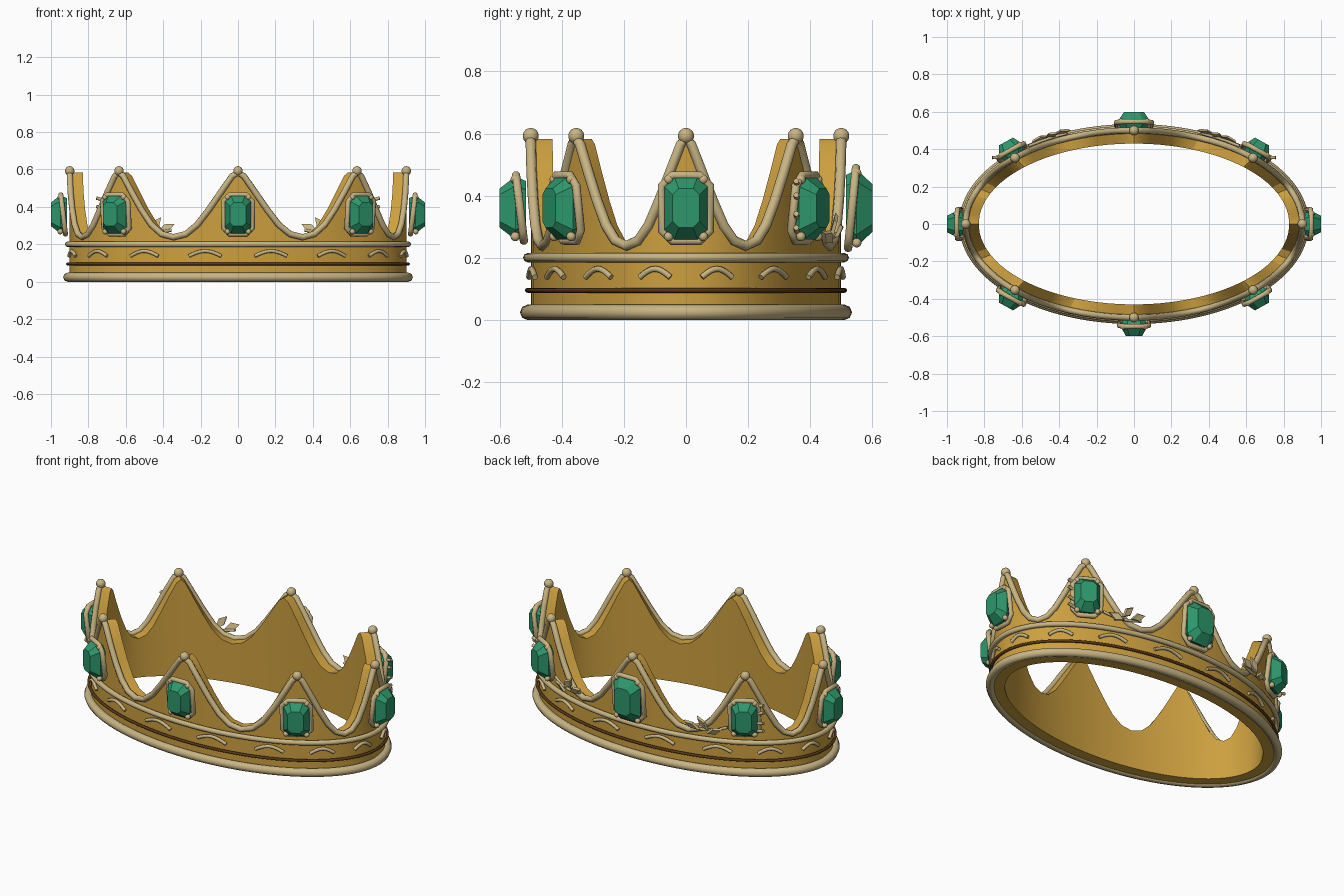
import bpy, bmesh
from math import sin, cos, radians, pi
from mathutils import Matrix, Vector

cube = bpy.data.objects.get("Cube")
if cube:
    bpy.data.objects.remove(cube, do_unlink=True)

A, B, WALL = 0.90, 0.50, 0.07      # outer half axes and wall thickness
GEM_Z = 0.36


def material(name, rgb, rough=0.4):
    m = bpy.data.materials.new(name)
    m.use_nodes = True
    m.diffuse_color = (*rgb, 1)
    bsdf = m.node_tree.nodes["Principled BSDF"]
    bsdf.inputs["Base Color"].default_value = (*rgb, 1)
    bsdf.inputs["Roughness"].default_value = rough
    return m


GOLD = material("gold", (0.61, 0.35, 0.05))
PALE = material("pale gold", (0.58, 0.46, 0.23))
BROWN = material("dark bronze", (0.10, 0.04, 0.008))
GREEN = material("emerald green", (0.026, 0.31, 0.15), 0.2)


# Ellipse helpers: angle 0 is the front centre, 90 is the left side
def normal(deg):
    t = radians(deg)
    return Vector((B * sin(t), -A * cos(t), 0)).normalized()


def on_band(deg, z, off=0.0):
    t = radians(deg)
    return Vector((A * sin(t), -B * cos(t), z)) + normal(deg) * off


def mount(deg, z):
    """Local frame: x along the band, y up, z outward."""
    n = normal(deg)
    m = Matrix((Vector((-n.y, n.x, 0)), Vector((0, 0, 1)), n)).transposed().to_4x4()
    m.translation = on_band(deg, z)
    return m


def add_mesh(name, bm, mat, smooth=None):
    bmesh.ops.recalc_face_normals(bm, faces=bm.faces[:])
    me = bpy.data.meshes.new(name)
    bm.to_mesh(me)
    bm.free()
    ob = bpy.data.objects.new(name, me)
    bpy.context.collection.objects.link(ob)
    me.materials.append(mat)
    if smooth:
        shade(ob, smooth)
    return ob


def shade(ob, angle):
    bpy.ops.object.select_all(action='DESELECT')
    ob.select_set(True)
    bpy.context.view_layer.objects.active = ob
    bpy.ops.object.shade_smooth_by_angle(angle=radians(angle))


def tube(name, paths, radius, mat, closed=False):
    """Round wire along one or more point paths."""
    cu = bpy.data.curves.new(name, 'CURVE')
    cu.dimensions = '3D'
    cu.bevel_depth = radius
    cu.bevel_resolution = 2
    cu.use_fill_caps = True
    for pts in paths:
        sp = cu.splines.new('POLY')
        sp.points.add(len(pts) - 1)
        for p, co in zip(sp.points, pts):
            p.co = (*co, 1)
        sp.use_cyclic_u = closed
    ob = bpy.data.objects.new(name, cu)
    bpy.context.collection.objects.link(ob)
    ob.data.materials.append(mat)
    bpy.ops.object.select_all(action='DESELECT')
    ob.select_set(True)
    bpy.context.view_layer.objects.active = ob
    bpy.ops.object.convert(target='MESH')
    shade(bpy.context.object, 50)


def beads(name, centres, radius):
    bm = bmesh.new()
    for c in centres:
        bmesh.ops.create_uvsphere(bm, u_segments=14, v_segments=9, radius=radius,
                                  matrix=Matrix.Translation(c))
    add_mesh(name, bm, PALE, 60)


# Crest line: eight peaks, one every 45 degrees
CREST = [(0, .583), (2, .565), (6, .475), (10, .385), (14, .305), (18, .255), (22.5, .238)]


def crest(deg):
    d = abs((deg + 22.5) % 45 - 22.5)
    for (d0, z0), (d1, z1) in zip(CREST, CREST[1:]):
        if d <= d1:
            return z0 + (z1 - z0) * (d - d0) / (d1 - d0)
    return CREST[-1][1]


offsets = sorted({s * d for d, _ in CREST for s in (1, -1)})[:-1]
angles = [45 * k + d for k in range(8) for d in offsets]

# Band wall with pointed crest
bm = bmesh.new()
columns = []
for a in angles:
    t, top = radians(a), crest(a)
    inner = Vector(((A - WALL) * sin(t), -(B - WALL) * cos(t), 0))
    columns.append([bm.verts.new(p) for p in (
        on_band(a, 0.008), on_band(a, top),
        inner + Vector((0, 0, top)), inner + Vector((0, 0, 0.008)))])
for c, d in zip(columns, columns[1:] + columns[:1]):
    for i in range(4):
        j = (i + 1) % 4
        bm.faces.new((c[i], d[i], d[j], c[j]))
add_mesh("crown_band", bm, GOLD, 30)

# Crest trim, peak beads and rings round the band
tube("crest_trim", [[on_band(a, crest(a)) for a in angles]], 0.017, PALE, True)
beads("peak_beads", [on_band(45 * k, 0.592) for k in range(8)], 0.026)
for name, z, off, r, mat in (("base_ring", 0.024, 0.01, 0.025, PALE),
                             ("upper_ring", 0.2, 0.01, 0.015, PALE),
                             ("thin_dark_ring", 0.095, 0.011, 0.008, BROWN)):
    tube(name, [[on_band(a * 3, z, off) for a in range(120)]], r, mat, True)

# Small arched ornaments along the band
tube("band_arches", [[on_band(22.5 * k + 11.25 + 5.6 * s / 4,
                              0.137 + 0.027 * cos(s / 4 * pi / 2), 0.008)
                      for s in range(-4, 5)] for k in range(16)], 0.0095, PALE)


def octagon(w, h, cut):
    return [(sx * x, sy * y) for sx, sy, flip in ((1, 1, 0), (-1, 1, 1), (-1, -1, 0), (1, -1, 1))
            for x, y in ([(w, h - cut), (w - cut, h)][::-1 if flip else 1])]


# Step-cut gems with wire settings and claw beads
for k in range(8):
    big = 1.22 if k == 4 else 1.0
    m = mount(45 * k, GEM_Z)
    bm = bmesh.new()
    rings = []
    for scale, off in ((0.85, 0.015), (1, 0.05), (0.62, 0.1)):
        s = scale * big
        rings.append([bm.verts.new(m @ Vector((x * s, y * s, off)))
                      for x, y in octagon(0.07, 0.102, 0.032)])
    for low, high in zip(rings, rings[1:]):
        for i in range(8):
            j = (i + 1) % 8
            bm.faces.new((low[i], low[j], high[j], high[i]))
    bm.faces.new(rings[0])
    bm.faces.new(rings[-1])
    add_mesh(f"gem_{k + 1}", bm, GREEN)

    frame = [m @ Vector((x * big, y * big, 0.035 + 0.12 * y))
             for x, y in octagon(0.078, 0.106, 0.034)]
    tube(f"gem_setting_{k + 1}", [frame], 0.014, PALE, True)
    beads(f"gem_claws_{k + 1}", [m @ Vector((sx * 0.056 * big, sy * 0.092 * big, 0.05))
                                 for sx in (1, -1) for sy in (1, -1)], 0.015)

# Leaf sprays and short twigs beside the two rear side gems
for side, label in ((1, "left"), (-1, "right")):
    stem = [on_band(180 - side * a, z, 0.025)
            for a, z in ((38, 0.29), (33, 0.265), (28, 0.262), (23, 0.275))]
    tube(f"{label}_leaf_stem", [stem], 0.008, PALE)

    bm = bmesh.new()
    for a, z, turn in ((24.5, 0.285, 25), (28.5, 0.305, 50), (33, 0.265, -20)):
        m = (mount(180 - side * a, z) @ Matrix.Translation((0, 0, 0.04))
             @ Matrix.Rotation(radians(side * turn), 4, 'Z')
             @ Matrix.Rotation(radians(25), 4, 'X')
             @ Matrix.Diagonal((0.05, 0.024, 0.012, 1)))
        bmesh.ops.create_cone(bm, cap_ends=True, segments=4, radius1=1, radius2=0.8,
                              depth=1, matrix=m)
    add_mesh(f"{label}_leaves", bm, PALE)

    m = mount(180 - side * 45, GEM_Z)
    twigs = [[m @ Vector((-side * 0.065, v, 0.04)), m @ Vector((-side * 0.105, v + 0.012, 0.06))]
             for v in (-0.075, -0.03, 0.03, 0.075)]
    tube(f"{label}_twigs", twigs, 0.009, PALE)
